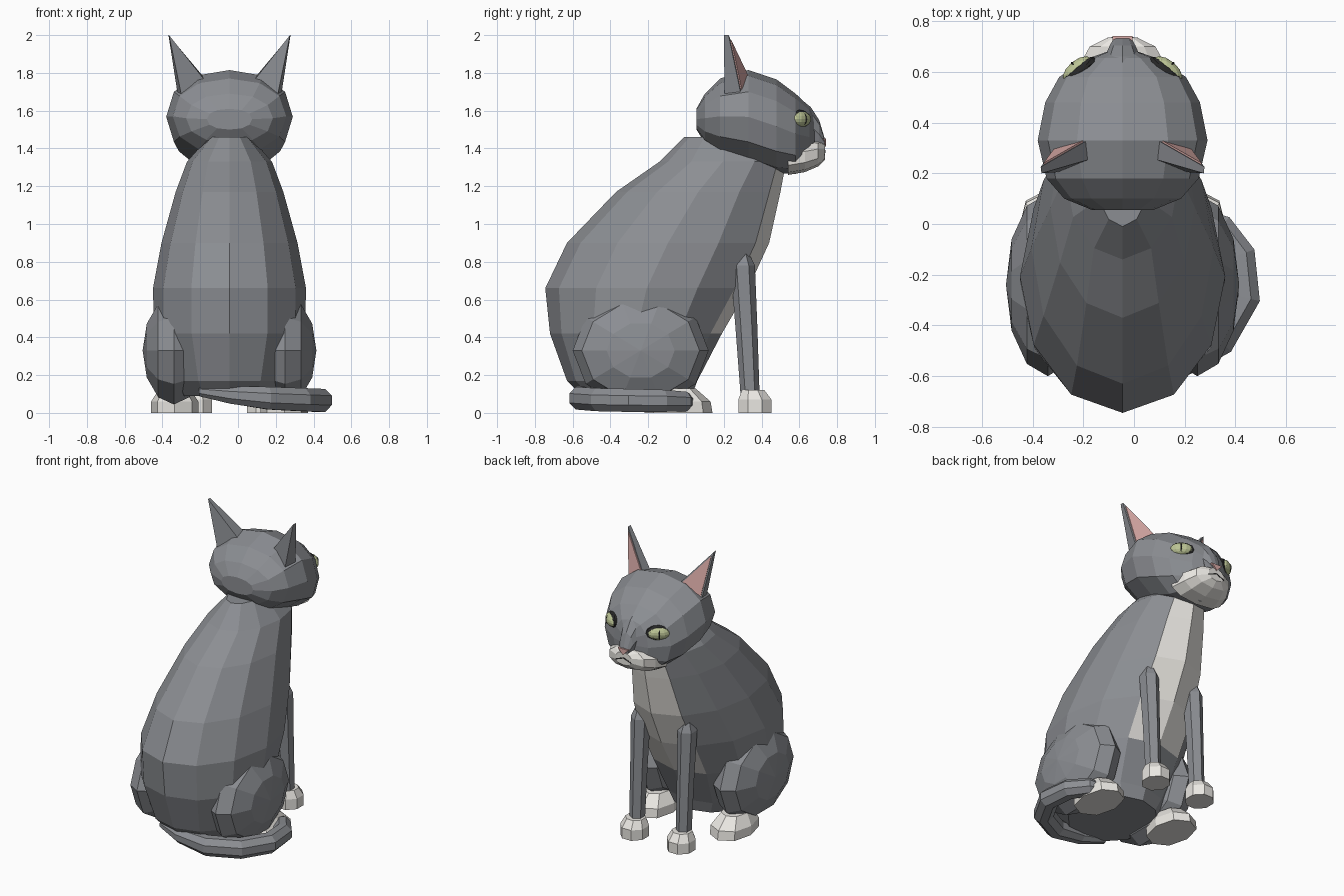
import bpy, bmesh, math
from mathutils import Vector, Matrix

if "Cube" in bpy.data.objects:
    bpy.data.objects.remove(bpy.data.objects["Cube"])

CX = -0.045  # the cat's own centre line


def mat(name, c):
    m = bpy.data.materials.new(name)
    m.diffuse_color = (*c, 1)
    m.use_nodes = True
    m.node_tree.nodes["Principled BSDF"].inputs["Base Color"].default_value = m.diffuse_color
    return m


GREY = mat("grey_fur", (0.26, 0.27, 0.29))
WHITE = mat("white_fur", (0.82, 0.80, 0.76))
PINK = mat("pink_skin", (0.72, 0.42, 0.40))
GREEN = mat("eye_green", (0.50, 0.55, 0.30))
BLACK = mat("black", (0.02, 0.02, 0.02))


def finish(name, bm, *mats):
    bmesh.ops.recalc_face_normals(bm, faces=bm.faces)
    me = bpy.data.meshes.new(name)
    bm.to_mesh(me)
    bm.free()
    for m in mats:
        me.materials.append(m)
    ob = bpy.data.objects.new(name, me)
    bpy.context.collection.objects.link(ob)
    return ob


def loft(name, rings, *mats, pick=None):
    """Skin equal-length rings of points; pick(ring, side) gives the material slot."""
    bm = bmesh.new()
    vs = [[bm.verts.new(p) for p in r] for r in rings]
    n = len(vs[0])
    for i in range(len(vs) - 1):
        for k in range(n):
            a, b = vs[i], vs[i + 1]
            f = bm.faces.new((a[k], a[(k + 1) % n], b[(k + 1) % n], b[k]))
            if pick:
                f.material_index = pick(i, k)
    bm.faces.new(vs[0])
    bm.faces.new(vs[-1])
    return finish(name, bm, *mats)


def oval(n, rx, ry, start=-math.pi / 2, power=1.0):
    pts = []
    for k in range(n):
        a = start + 2 * math.pi * k / n
        c, s = math.cos(a), math.sin(a)
        pts.append((rx * math.copysign(abs(c) ** power, c), ry * math.copysign(abs(s) ** power, s)))
    return pts


def stack(cx, rows, n, power=1.0, start=-math.pi / 2):
    """Level rings from (z, y_back, y_front, half_width)."""
    return [[(cx + x, (y0 + y1) / 2 + y, z) for x, y in oval(n, w, (y1 - y0) / 2, start, power)]
            for z, y0, y1, w in rows]


def row(cx, rows, n, power=1.0):
    """Upright rings along y from (y, z_low, z_high, half_width)."""
    return [[(cx + x, y, (z0 + z1) / 2 + z) for x, z in oval(n, w, (z1 - z0) / 2, power=power)]
            for y, z0, z1, w in rows]


def ball(name, loc, size, m, yaw=0, u=10, v=6, axis_x=False):
    bm = bmesh.new()
    bmesh.ops.create_uvsphere(bm, u_segments=u, v_segments=v, radius=1)
    if axis_x:
        bm.transform(Matrix.Rotation(math.pi / 2, 4, 'Y'))
    bm.transform(Matrix.Translation(loc) @ Matrix.Rotation(yaw, 4, 'Z') @ Matrix.Diagonal((*size, 1)))
    return finish(name, bm, m)


# Body with white bib
loft("body", stack(CX, [
    (0.09, -0.55, 0.03, 0.27), (0.17, -0.63, 0.06, 0.33), (0.42, -0.72, 0.19, 0.40),
    (0.66, -0.745, 0.33, 0.405), (0.90, -0.63, 0.44, 0.36), (1.17, -0.37, 0.50, 0.285),
    (1.33, -0.14, 0.53, 0.225), (1.46, -0.01, 0.42, 0.11)], 12),
    GREY, WHITE, pick=lambda i, k: int(i >= 2 and k in (5, 6)))

# Head, muzzle, nose bridge and nose
loft("head", row(CX, [
    (0.055, 1.50, 1.61, 0.12), (0.10, 1.43, 1.69, 0.23), (0.18, 1.37, 1.77, 0.30),
    (0.33, 1.32, 1.815, 0.335), (0.48, 1.27, 1.765, 0.305), (0.58, 1.265, 1.69, 0.25),
    (0.655, 1.30, 1.62, 0.13), (0.68, 1.36, 1.57, 0.06)], 12, 0.9), GREY)
loft("muzzle", row(CX, [
    (0.54, 1.26, 1.42, 0.20), (0.63, 1.275, 1.435, 0.175), (0.70, 1.305, 1.44, 0.135),
    (0.735, 1.34, 1.425, 0.06)], 10, 0.85), WHITE)
loft("nose_bridge", row(CX, [
    (0.60, 1.45, 1.665, 0.09), (0.66, 1.42, 1.62, 0.07), (0.705, 1.40, 1.55, 0.05),
    (0.732, 1.41, 1.46, 0.035)], 8), GREY)
loft("nose", [[(CX + x, y, z) for x, z in ((-0.04, 1.452), (0.04, 1.452), (0.0, 1.41))]
              for y in (0.715, 0.742)], PINK)
for s, nm in ((-1, "left"), (1, "right")):
    # Mouth line beside the nose
    loft("mouth_" + nm, [[(CX + s * 0.0, 0.738, z) for z in (1.385, 1.393)] + [(CX, 0.72, 1.39)],
                         [(CX + s * 0.06, 0.736, z) for z in (1.362, 1.370)] + [(CX + s * 0.06, 0.71, 1.366)]], BLACK)

    # Ear: thin triangular wedge with pink inside
    back = [(0.25, 0.205, 1.66), (0.13, 0.255, 1.76), (0.32, 0.20, 2.0)]
    front = [(0.275, 0.29, 1.69), (0.13, 0.335, 1.77), (0.323, 0.225, 2.0)]
    side = lambda pts: [(CX + s * x, y, z) for x, y, z in pts]
    loft("ear_" + nm, [side(back), side(front)], GREY)
    mid = sum((Vector(p) for p in front), Vector()) / 3
    inner = [Vector(p).lerp(mid, 0.16) for p in front]
    loft("inner_ear_" + nm, [side(inner), side([p + Vector((0.002, 0.006, 0.002)) for p in inner])], PINK)

    # Eye with dark rim and slit pupil
    yaw = -s * math.radians(40)
    at = Vector((CX + s * 0.17, 0.60, 1.555))
    out = Vector((s * math.sin(math.radians(40)), math.cos(math.radians(40)), 0))
    ball("eye_rim_" + nm, at, (0.085, 0.035, 0.05), BLACK, yaw)
    ball("eye_" + nm, at + out * 0.012, (0.07, 0.036, 0.041), GREEN, yaw, 12, 8)
    ball("pupil_" + nm, at + out * 0.025, (0.012, 0.027, 0.034), BLACK, yaw, 8, 6)

    # Front leg and paw
    loft("front_leg_" + nm, stack(CX + s * 0.175, [
        (0.08, 0.29, 0.39, 0.048), (0.45, 0.262, 0.378, 0.052), (0.78, 0.235, 0.365, 0.06),
        (0.85, 0.27, 0.33, 0.03)], 6), GREY)
    loft("front_paw_" + nm, stack(CX + s * 0.175, [
        (0, 0.27, 0.46, 0.09), (0.07, 0.27, 0.46, 0.09), (0.12, 0.29, 0.42, 0.065)],
        8, start=math.pi / 8), WHITE)

    # Haunch and hind paw
    ball("haunch_" + nm, (CX + s * 0.295, -0.24, 0.33), (0.165, 0.36, 0.30), GREY, 0, 10, 6, True)
    loft("hind_paw_" + nm, stack(CX + s * 0.29, [
        (0, -0.22, 0.14, 0.125), (0.06, -0.22, 0.13, 0.125), (0.13, -0.18, 0.05, 0.08)],
        8, 0.9), WHITE)

# Tail curled round the right side: (x, y, z, radius)
path = [(-0.20, -0.52, 0.115, 0.03), (-0.04, -0.56, 0.095, 0.05), (0.16, -0.56, 0.078, 0.065),
        (0.34, -0.46, 0.07, 0.066), (0.437, -0.29, 0.066, 0.066), (0.42, -0.12, 0.064, 0.063),
        (0.34, -0.01, 0.06, 0.056), (0.27, 0.03, 0.055, 0.03)]
rings = []
for i, (x, y, z, r) in enumerate(path):
    a, b = path[max(i - 1, 0)], path[min(i + 1, len(path) - 1)]
    d = Vector((b[0] - a[0], b[1] - a[1], 0)).normalized()
    w = Vector((d.y, -d.x, 0))
    rings.append([Vector((x, y, z)) + w * u + Vector((0, 0, v))
                  for u, v in oval(8, r, r, math.pi / 8)])
loft("tail", rings, GREY)
